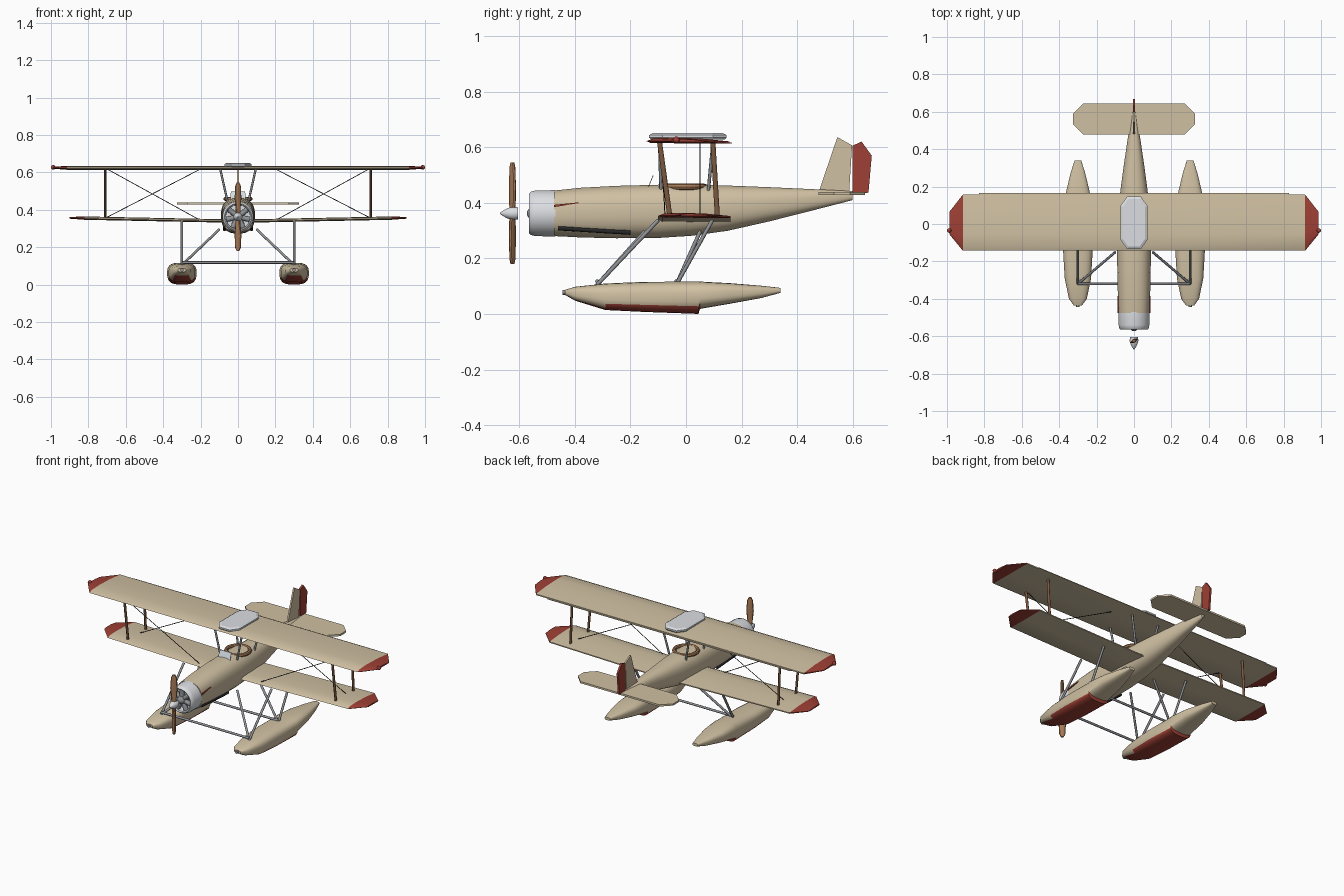
import bpy, bmesh, math
from mathutils import Vector as V

if "Cube" in bpy.data.objects:
    bpy.data.objects.remove(bpy.data.objects["Cube"])


def mat(name, r, g, b):
    m = bpy.data.materials.new(name)
    m.diffuse_color = (r, g, b, 1)
    m.use_nodes = True
    m.node_tree.nodes["Principled BSDF"].inputs["Base Color"].default_value = m.diffuse_color
    return m


TAN = mat("tan canvas", .63, .53, .365)
RED = mat("dull red", .34, .05, .035)
SILVER = mat("silver", .71, .73, .76)
GREY = mat("strut grey", .28, .29, .31)
WOOD = mat("light wood", .40, .20, .095)
BROWN = mat("dark wood", .20, .10, .05)
BLACK = mat("near black", .02, .02, .02)
GLASS = mat("pale glass", .65, .72, .77)


def loft(name, rings, mats, rule=None, caps=True, smooth=30):
    """Skin a list of equal-length closed rings."""
    bm = bmesh.new()
    rows = [[bm.verts.new(p) for p in r] for r in rings]
    n = len(rows[0])
    for a, b in zip(rows, rows[1:]):
        for i in range(n):
            j = (i + 1) % n
            bm.faces.new((a[i], a[j], b[j], b[i]))
    if caps:
        bm.faces.new(rows[0])
        bm.faces.new(rows[-1])
    bmesh.ops.recalc_face_normals(bm, faces=bm.faces)
    if rule:
        for f in bm.faces:
            f.material_index = rule(f.calc_center_median())
    me = bpy.data.meshes.new(name)
    bm.to_mesh(me)
    bm.free()
    ob = bpy.data.objects.new(name, me)
    bpy.context.collection.objects.link(ob)
    for m in mats:
        me.materials.append(m)
    if smooth:
        bpy.ops.object.select_all(action='DESELECT')
        bpy.context.view_layer.objects.active = ob
        ob.select_set(True)
        bpy.ops.object.shade_smooth_by_angle(angle=math.radians(smooth))
    return ob


def oval(y, hw, top, bot, p, x=0, n=24):
    """Squarish oval section facing along y."""
    def s(v):
        return math.copysign(abs(v) ** (2 / p), v)
    zc, hz = (top + bot) / 2, (top - bot) / 2
    ang = [2 * math.pi * (i + .5) / n for i in range(n)]
    return [V((x + hw * s(math.cos(a)), y, zc + hz * s(math.sin(a)))) for a in ang]


def rod(name, a, b, m, ru=.007, rv=None, n=8):
    """Straight rod with oval section: ru sideways, rv fore-aft."""
    a, b = V(a), V(b)
    d = (b - a).normalized()
    ref = V((1, 0, 0)) if abs(d.x) < .9 else V((0, 0, 1))
    u = (ref - d * ref.dot(d)).normalized()
    v = d.cross(u)
    rv = rv or ru
    ang = [2 * math.pi * i / n for i in range(n)]
    return loft(name, [[c + u * ru * math.cos(t) + v * rv * math.sin(t) for t in ang]
                       for c in (a, b)], [m], smooth=50)


def lathe(name, prof, m, zc, n=24, caps=True):
    """Turn (y, radius) points about the thrust line."""
    return loft(name, [oval(y, r, zc + r, zc - r, 2, n=n) for y, r in prof], [m], caps=caps, smooth=40)


def plate(name, pts, axis, lo, hi, m):
    """Flat panel extruded along x (axis 0) or z (axis 2)."""
    def at(p, k):
        return V((k, p[0], p[1])) if axis == 0 else V((p[0], p[1], k))
    return loft(name, [[at(p, k) for p in pts] for k in (lo, hi)], [m], smooth=0)


# Fuselage, cockpit rim, windshield
loft("fuselage", [oval(*s, 2.5) for s in [
    (-.475, .083, .445, .28), (-.38, .087, .455, .275), (-.25, .09, .462, .272),
    (-.1, .091, .466, .273), (.02, .088, .466, .281), (.15, .077, .463, .299),
    (.3, .057, .457, .333), (.45, .035, .450, .371), (.6, .010, .443, .410)]], [TAN])
bpy.ops.mesh.primitive_torus_add(major_radius=.067, minor_radius=.011, major_segments=28,
                                 minor_segments=8, location=(0, 0, .458))
rim = bpy.context.object
rim.name = "cockpit_rim"
rim.data.materials.append(WOOD)
loft("windshield", [[V((x, y + o, z)) for x, o in
                     ((-w, 0), (w, 0), (w, .003), (-w, .003))]
                    for y, z, w in ((-.138, .455, .042), (-.120, .498, .038))], [GLASS], smooth=0)

# Cowl, radial engine, propeller
ZC = .3625
lathe("cowl", [(-.47, .084), (-.54, .083), (-.558, .079), (-.565, .072),
               (-.56, .066), (-.50, .064)], SILVER, ZC, caps=False)
lathe("cowl_backplate", [(-.515, .066), (-.505, .066)], SILVER, ZC)
lathe("crankcase", [(-.51, .03), (-.55, .028), (-.565, .018), (-.572, .008)], GREY, ZC)
for i in range(7):
    t = math.pi / 2 + 2 * math.pi * i / 7
    c, s = math.cos(t), math.sin(t)
    rod("engine_cylinder", (c * .02, -.545, ZC + s * .02), (c * .064, -.545, ZC + s * .064), GREY, .014)
lathe("spinner", [(-.605, .022), (-.625, .024), (-.645, .018), (-.662, .008), (-.67, .002)], SILVER, ZC, 16)
blade = []
for z, w, th, tw in [(-.183, .008, .007, -25), (-.165, .017, .008, -28), (-.1, .021, .008, -30),
                     (-.03, .014, .010, -40), (0, .013, .012, 0), (.03, .014, .010, 40),
                     (.1, .021, .008, 30), (.165, .017, .008, 28), (.183, .008, .007, 25)]:
    t = math.radians(tw)
    ring = []
    for i in range(10):
        a = 2 * math.pi * i / 10
        p, q = w * math.cos(a), th * math.sin(a)
        ring.append(V((p * math.cos(t) - q * math.sin(t),
                       -.625 + p * math.sin(t) + q * math.cos(t), ZC + z)))
    blade.append(ring)
loft("propeller", blade, [WOOD])

# Wings with red tips
FOIL = [(0, .4), (.08, .85), (.3, 1), (.65, .85), (1, .35), (1, 0), (.5, 0), (.05, .1)]


def wing(name, half, z0, z1, th):
    """half = (x, leading y, trailing y, thickness factor) from root to tip."""
    rows = [(-x, *r) for x, *r in reversed(half)] + half[1:]
    span, red = half[-1][0], half[-2][0]
    rings = []
    for x, le, te, k in rows:
        z = z0 + (z1 - z0) * abs(x) / span + th * (1 - k) / 2
        rings.append([V((x, le + (te - le) * c, z + th * k * h)) for c, h in FOIL])
    return loft(name, rings, [TAN, RED], lambda c: int(abs(c.x) > red), smooth=25)


wing("upper_wing", [(0, -.143, .157, 1), (.915, -.143, .157, 1), (.987, -.055, .065, .5)], .614, .614, .021)
wing("lower_wing", [(0, -.1, .16, 1), (.82, -.1, .16, 1), (.9, -.02, .085, .5)], .330, .348, .018)
plate("upper_aileron_strip", [(-.83, .15), (.83, .15), (.83, .166), (-.83, .166)], 2, .614, .6175, TAN)


def octagon(x, y0, y1, cx, cy, z):
    return [V((sx, sy, z)) for sx, sy in (
        (-x, y0 + cy), (-x + cx, y0), (x - cx, y0), (x, y0 + cy),
        (x, y1 - cy), (x - cx, y1), (-x + cx, y1), (-x, y1 - cy))]


# Fuel tank on the wing centre
loft("wing_tank", [octagon(.066, -.125, .14, .035, .045, .628), octagon(.072, -.133, .146, .035, .048, .635),
                   octagon(.072, -.133, .146, .035, .048, .644), octagon(.06, -.12, .133, .03, .042, .651)],
     [SILVER], smooth=0)

# Tail
loft("tailplane", [octagon(.325, .478, .645, .055, .055, z) for z in (.429, .440)], [TAN], smooth=0)
plate("fin", [(.478, .44), (.545, .637), (.598, .607), (.587, .43)], 0, -.005, .005, TAN)
plate("rudder", [(.6, .43), (.6, .606), (.632, .621), (.669, .57), (.657, .437)], 0, -.006, .006, RED)

# Everything that comes in left and right pairs
FLOAT = [(-.435, .022, .087, .068), (-.40, .048, .098, .048), (-.29, .071, .110, .014),
         (-.15, .079, .116, .007), (.045, .077, .117, 0), (.05, .077, .117, .018),
         (.16, .066, .111, .037), (.27, .040, .102, .057), (.34, .018, .094, .076)]
for s in (-1, 1):
    loft("float", [oval(*f, 3, x=.3 * s) for f in FLOAT], [TAN, RED],
         lambda c: int(c.z < .036 and c.y < .0485), smooth=35)
    rod("float_cleat", (.3 * s, -.425, .078), (.3 * s, -.445, .078), GREY, .009)
    # Float struts
    for fy, wy, by in ((-.32, -.10, -.15), (-.035, .095, .05)):
        rod("float_strut", (.3 * s, fy, .105), (.3 * s, wy, .338), GREY)
        rod("float_brace", (.3 * s, fy, .105), (.1 * s, by, .295), GREY)
    # Wing struts and cabane struts
    for top, bot, cab in ((-.095, -.058, -.09), (.097, .113, .08)):
        rod("wing_strut", (.71 * s, bot, .35), (.71 * s, top, .618), BROWN, .006, .009)
        rod("cabane_strut", (.095 * s, top, .618), (.055 * s, cab, .44), GREY, .006)
    # Rigging wires
    rod("rigging_wire", (.2 * s, -.075, .343), (.7 * s, -.09, .618), BLACK, .002, n=6)
    rod("rigging_wire", (.71 * s, .05, .355), (.2 * s, .05, .618), BLACK, .002, n=6)
    # Tip lamp, exhaust, side stripe
    bpy.ops.mesh.primitive_uv_sphere_add(segments=12, ring_count=8, radius=.012,
                                         location=(.988 * s, -.035, .627))
    lamp = bpy.context.object
    lamp.name = "wing_tip_lamp"
    lamp.data.materials.append(RED)
    rod("exhaust_pipe", (.072 * s, -.46, .309), (.072 * s, -.2, .293), BLACK, .008)
    plate("side_stripe", [(-.475, .385), (-.475, .393), (-.385, .402), (-.385, .399)], 0,
          .082 * s, .0875 * s, RED)
for y in (-.32, -.035):
    rod("float_spreader", (-.3, y, .118), (.3, y, .118), GREY)
